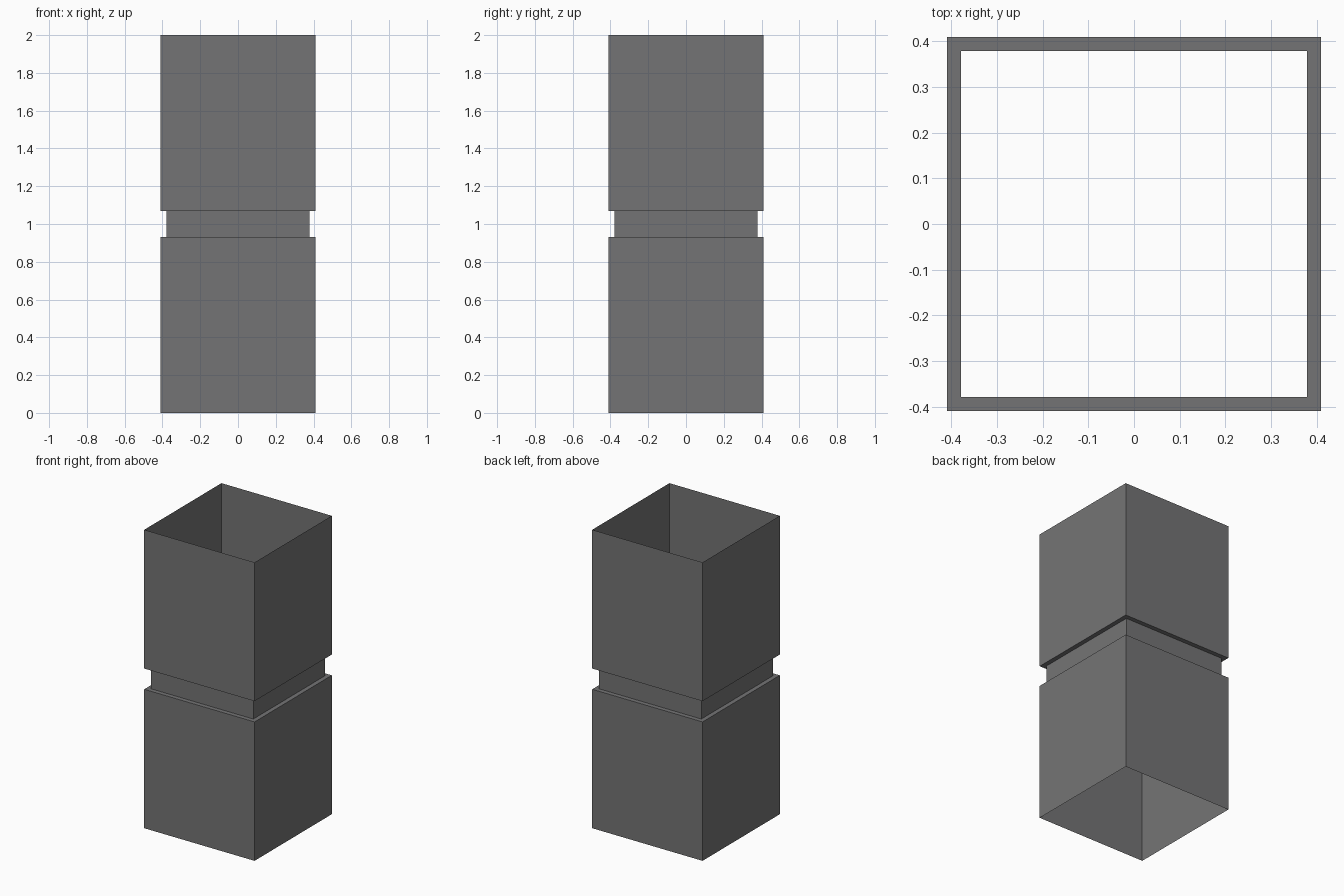
import bpy
import bmesh

if "Cube" in bpy.data.objects:
    bpy.data.objects.remove(bpy.data.objects["Cube"])

WALL = 0.409      # half width of the outer walls
NECK = 0.379      # half width of the recessed band
Z_LOW, Z_HIGH, TOP = 0.931, 1.07, 2.0

grey = bpy.data.materials.new("dark_grey")
grey.diffuse_color = (0.175, 0.175, 0.178, 1.0)
grey.use_nodes = True
grey.node_tree.nodes["Principled BSDF"].inputs["Base Color"].default_value = grey.diffuse_color


def square_sleeve(name, profile):
    """Open square tube skinned through (half width, height) rings."""
    bm = bmesh.new()
    rings = [[bm.verts.new((sx * w, sy * w, z))
              for sx, sy in ((-1, -1), (1, -1), (1, 1), (-1, 1))]
             for w, z in profile]
    for low, high in zip(rings, rings[1:]):
        for i in range(4):
            j = (i + 1) % 4
            bm.faces.new((low[i], low[j], high[j], high[i]))
    mesh = bpy.data.meshes.new(name)
    bm.to_mesh(mesh)
    bm.free()
    mesh.materials.append(grey)
    obj = bpy.data.objects.new(name, mesh)
    bpy.context.collection.objects.link(obj)
    return obj


# Thin-walled square duct, open at both ends, with a recessed middle band
square_sleeve("square_duct", [
    (WALL, 0.0), (WALL, Z_LOW),
    (NECK, Z_LOW), (NECK, Z_HIGH),
    (WALL, Z_HIGH), (WALL, TOP),
])
